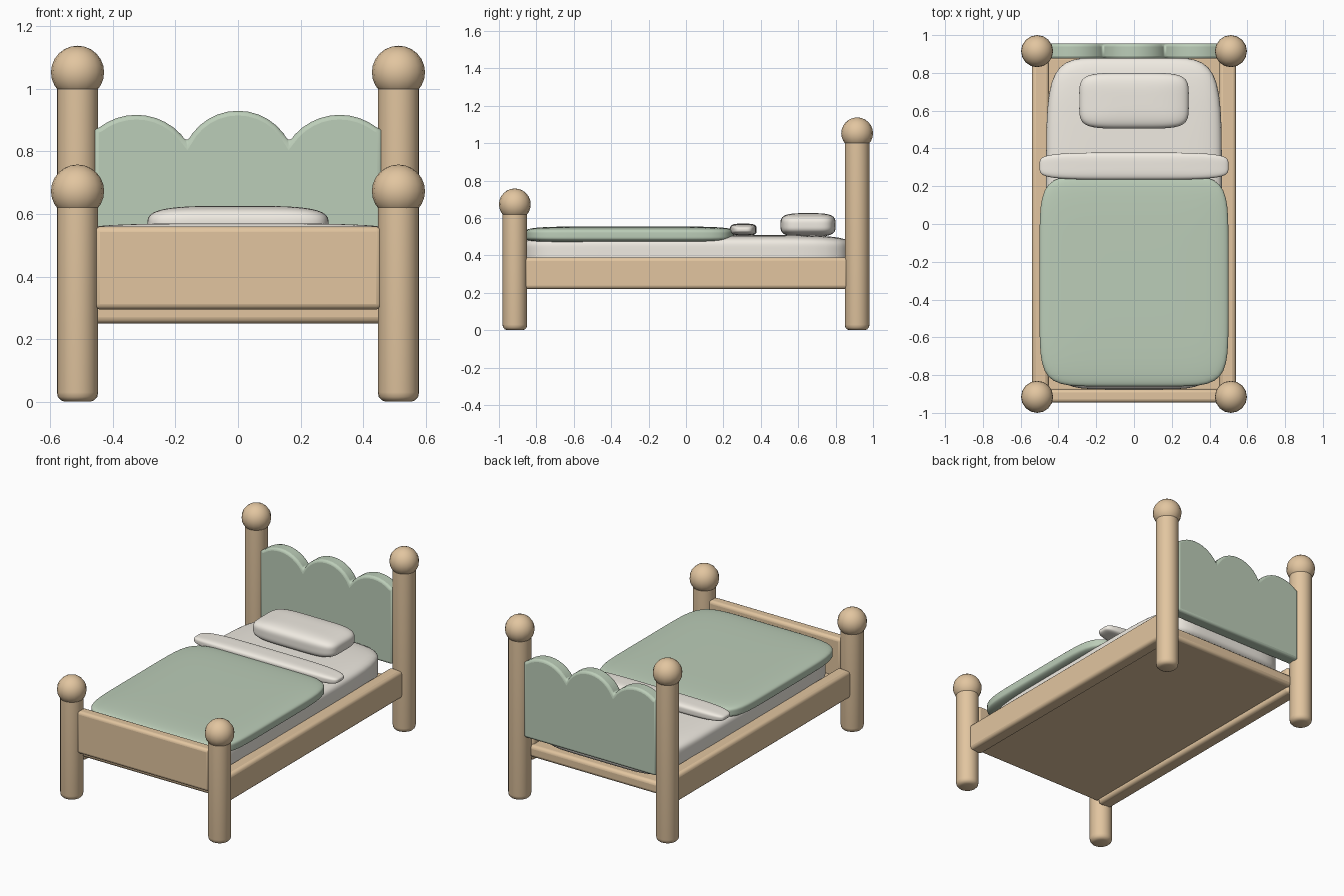
import bpy, bmesh, math

if "Cube" in bpy.data.objects:
    bpy.data.objects.remove(bpy.data.objects["Cube"])


def material(name, rgb):
    m = bpy.data.materials.new(name)
    m.diffuse_color = (*rgb, 1)
    m.use_nodes = True
    m.node_tree.nodes["Principled BSDF"].inputs["Base Color"].default_value = m.diffuse_color
    return m


WOOD = material("wood", (0.76, 0.56, 0.35))
GREEN = material("green", (0.50, 0.61, 0.48))
CREAM = material("cream", (0.87, 0.83, 0.76))


def finish(name, bm, mat, angle=40, bevel=0, limit=35):
    bmesh.ops.recalc_face_normals(bm, faces=bm.faces)
    me = bpy.data.meshes.new(name)
    bm.to_mesh(me)
    bm.free()
    ob = bpy.data.objects.new(name, me)
    bpy.context.collection.objects.link(ob)
    me.materials.append(mat)
    if bevel:
        b = ob.modifiers.new("bevel", 'BEVEL')
        b.width, b.segments = bevel, 3
        b.limit_method, b.angle_limit = 'ANGLE', math.radians(limit)
    bpy.ops.object.select_all(action='DESELECT')
    ob.select_set(True)
    bpy.context.view_layer.objects.active = ob
    bpy.ops.object.shade_smooth_by_angle(angle=math.radians(angle))
    return ob


def board(name, x, y, z, bevel, mat=WOOD):
    bm = bmesh.new()
    bmesh.ops.create_cube(bm, size=1)
    for v in bm.verts:
        v.co = [(r[0] + r[1]) / 2 + c * (r[1] - r[0]) for c, r in zip(v.co, (x, y, z))]
    return finish(name, bm, mat, bevel=bevel)


def lathe(name, x, y, profile, segments, mat):
    bm = bmesh.new()
    vs = [bm.verts.new((r, 0, z)) for r, z in profile]
    edges = [bm.edges.new(p) for p in zip(vs, vs[1:])]
    bmesh.ops.spin(bm, geom=vs + edges, cent=(0, 0, 0), axis=(0, 0, 1),
                   angle=math.tau, steps=segments, use_duplicate=False)
    bmesh.ops.remove_doubles(bm, verts=bm.verts, dist=1e-5)
    bmesh.ops.translate(bm, verts=bm.verts, vec=(x, y, 0))
    return finish(name, bm, mat)


def cushion(name, x, y, z, plan, side, mat):
    """Soft box: cube grid pushed onto a superellipsoid."""
    bm = bmesh.new()
    bmesh.ops.create_cube(bm, size=2)
    bmesh.ops.subdivide_edges(bm, edges=bm.edges, cuts=19, use_grid_fill=True)
    for v in bm.verts:
        a, b, c = v.co
        k = ((abs(a) ** plan + abs(b) ** plan) ** (side / plan) + abs(c) ** side) ** (-1 / side)
        v.co = [(r[0] + r[1]) / 2 + p * k * (r[1] - r[0]) / 2 for p, r in zip((a, b, c), (x, y, z))]
    return finish(name, bm, mat, angle=80)


# Posts with ball knobs
for sx, side in ((-1, "left"), (1, "right")):
    for y, top, end in ((-0.915, 0.62, "front"), (0.915, 1.0, "back")):
        lathe(f"{end}_{side}_post", sx * 0.513, y,
              [(0, 0), (0.042, 0), (0.054, 0.005), (0.063, 0.015), (0.066, 0.03), (0.066, top), (0, top)],
              24, WOOD)
        bm = bmesh.new()
        bmesh.ops.create_uvsphere(bm, u_segments=16, v_segments=12, radius=0.085)
        bmesh.ops.translate(bm, verts=bm.verts, vec=(sx * 0.513, y, top + 0.053))
        finish(f"{end}_{side}_knob", bm, WOOD)
    # Side rails
    board(f"{side}_rail", sorted((sx * 0.45, sx * 0.54)), (-0.87, 0.87), (0.22, 0.39), 0.02)

# Footboard and base slab
board("footboard", (-0.46, 0.46), (-0.945, -0.875), (0.295, 0.56), 0.018)
board("base", (-0.47, 0.47), (-0.89, 0.89), (0.25, 0.325), 0.02)

# Scalloped headboard
pts = [(-0.46, 0.40), (-0.46, 0.87)]
for cx, half, peak in ((-0.325, 0.162, 0.917), (0, 0.163, 0.93), (0.325, 0.162, 0.917)):
    sag = peak - 0.83
    R = (half ** 2 + sag ** 2) / (2 * sag)
    a = math.asin(half / R)
    for i in range(13):
        t = -a + 2 * a * i / 12
        p = (cx + R * math.sin(t), peak - R + R * math.cos(t))
        if abs(p[0]) < 0.45 and math.dist(p, pts[-1]) > 0.008:
            pts.append(p)
pts += [(0.46, 0.87), (0.46, 0.40)]
bm = bmesh.new()
face = bm.faces.new([bm.verts.new((x, 0.875, z)) for x, z in pts])
ext = bmesh.ops.extrude_face_region(bm, geom=[face])
bmesh.ops.translate(bm, vec=(0, 0.08, 0),
                    verts=[g for g in ext["geom"] if isinstance(g, bmesh.types.BMVert)])
finish("headboard", bm, GREEN, bevel=0.015, limit=70)

# Bedding
cushion("mattress", (-0.465, 0.465), (-0.875, 0.882), (0.31, 0.51), 6.5, 6, CREAM)
cushion("blanket", (-0.5, 0.5), (-0.86, 0.26), (0.465, 0.555), 7, 5, GREEN)
cushion("sheet_fold", (-0.5, 0.5), (0.235, 0.378), (0.505, 0.57), 4.5, 3.5, CREAM)
cushion("pillow", (-0.29, 0.29), (0.505, 0.8), (0.5, 0.626), 5, 3.6, CREAM)
